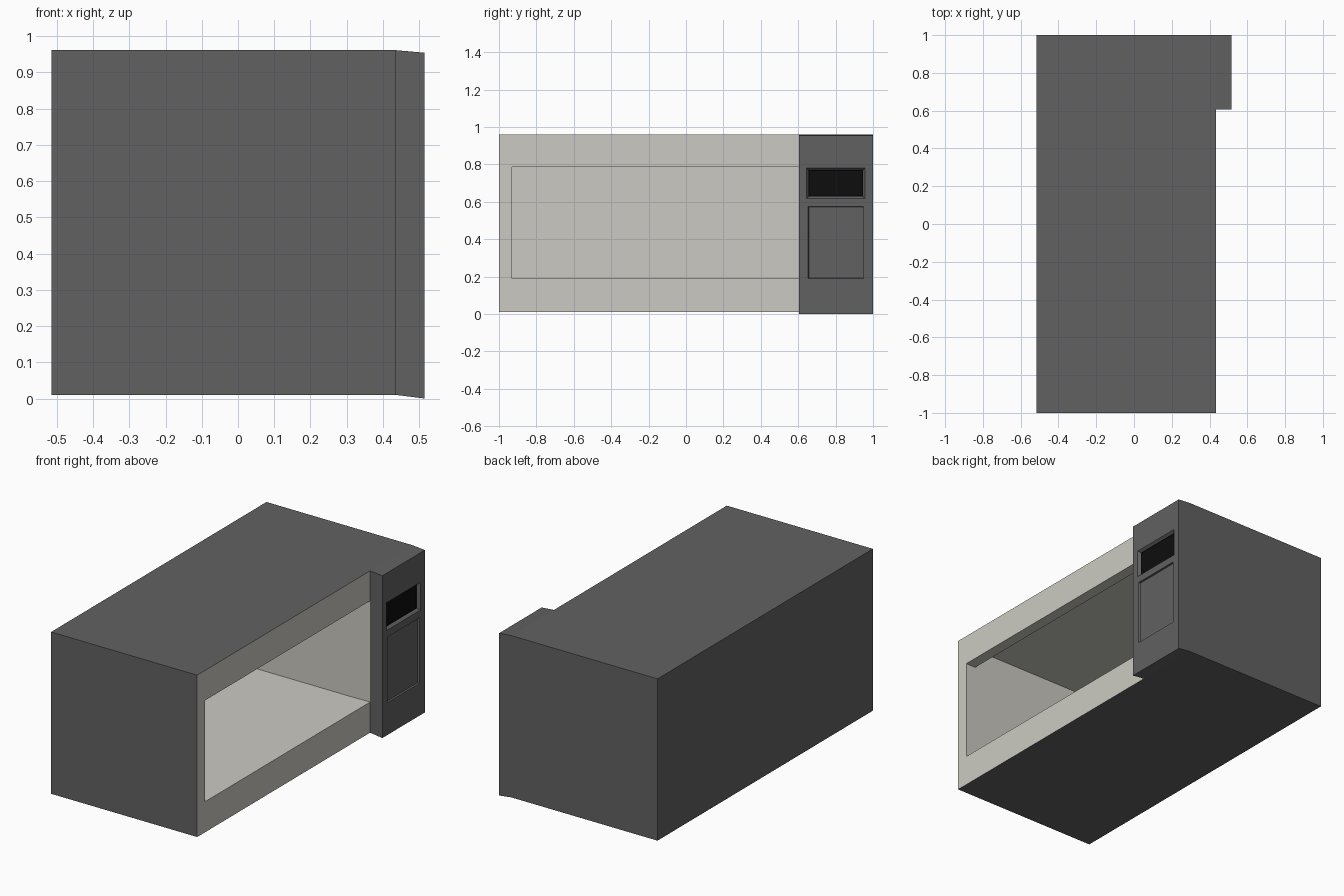
import bpy, bmesh

if "Cube" in bpy.data.objects:
    bpy.data.objects.remove(bpy.data.objects["Cube"])


def material(name, rgb):
    m = bpy.data.materials.new(name)
    m.diffuse_color = (*rgb, 1)
    m.use_nodes = True
    m.node_tree.nodes["Principled BSDF"].inputs["Base Color"].default_value = m.diffuse_color
    return m


dark = material("dark_casing", (0.12, 0.12, 0.12))
cream = material("cream_liner", (0.60, 0.59, 0.54))
black = material("black_glass", (0.004, 0.004, 0.004))


def loft(name, rings, mats, cap_start=False, cap_end=False):
    """Join rectangles (x, y0, y1, z0, z1) in order; mats gives the material of each step."""
    used = list(dict.fromkeys(mats))
    bm = bmesh.new()
    loops = [[bm.verts.new((x, y, z)) for y, z in ((y0, z0), (y1, z0), (y1, z1), (y0, z1))]
             for x, y0, y1, z0, z1 in rings]
    for a, b, m in zip(loops, loops[1:], mats):
        for i in range(4):
            j = (i + 1) % 4
            bm.faces.new((a[i], a[j], b[j], b[i])).material_index = used.index(m)
    if cap_start:
        bm.faces.new(loops[0][::-1]).material_index = used.index(mats[0])
    if cap_end:
        bm.faces.new(loops[-1]).material_index = used.index(mats[-1])
    mesh = bpy.data.meshes.new(name)
    bm.to_mesh(mesh)
    bm.free()
    for m in used:
        mesh.materials.append(m)
    obj = bpy.data.objects.new(name, mesh)
    bpy.context.collection.objects.link(obj)
    return obj


# Casing: outer shell, front frame, lip, then the taller cooking chamber
opening = (-0.93, 0.605, 0.19, 0.785)
chamber = (-0.933, 0.608, 0.187, 0.90)
loft("oven_body", [
    (-0.515, -1, 1, 0.01, 0.961),
    (0.435, -1, 1, 0.01, 0.961),
    (0.435, *opening),
    (0.37, *opening),
    (0.37, *chamber),
    (-0.44, *chamber),
], [dark, cream, cream, cream, cream], cap_start=True, cap_end=True)

# Control panel sides, sloping slightly down toward the face
FRONT, SPLIT = 0.515, 0.593
loft("control_panel_sides", [
    (0.435, 0.605, 1, 0.01, 0.961),
    (FRONT, 0.605, 1, 0, 0.954),
], [dark])

# Upper panel face with a stepped display recess
loft("display_surround", [
    (FRONT, 0.605, 1, SPLIT, 0.954),
    (FRONT, 0.645, 0.957, 0.617, 0.78),
    (0.500, 0.655, 0.947, 0.628, 0.77),
], [dark, dark])

# Display glass at the bottom of the recess
loft("display_glass", [
    (0.500, 0.655, 0.947, 0.628, 0.77),
    (0.497, 0.657, 0.945, 0.630, 0.768),
], [black], cap_end=True)

# Lower panel face with a shallow keypad recess
loft("keypad", [
    (FRONT, 0.605, 1, 0, SPLIT),
    (FRONT, 0.652, 0.95, 0.19, 0.575),
    (0.505, 0.657, 0.948, 0.192, 0.573),
], [dark, dark], cap_end=True)
